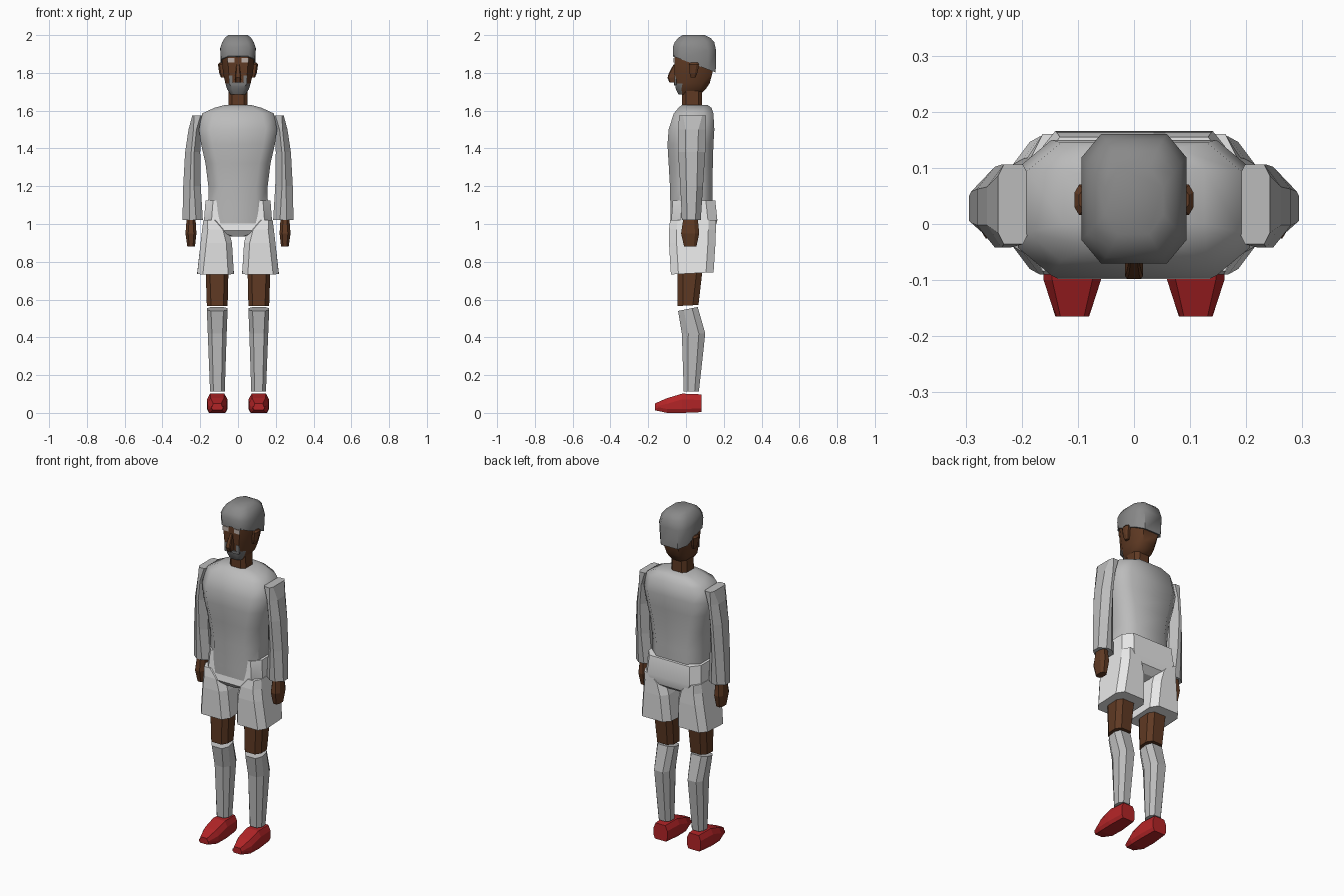
import bpy, bmesh, math


def material(name, r, g, b):
    m = bpy.data.materials.new(name)
    m.diffuse_color = (r, g, b, 1)
    return m


GREY = material("shirt grey", 0.50, 0.50, 0.50)
WHITE = material("shorts white", 0.80, 0.80, 0.80)
CAP = material("cap grey", 0.25, 0.25, 0.25)
SKIN = material("skin brown", 0.115, 0.042, 0.017)
RED = material("shoe red", 0.45, 0.018, 0.02)
BEARD = material("beard grey", 0.19, 0.19, 0.19)
EYE = material("eye pale", 0.50, 0.42, 0.38)


def finish(name, bm, mats, smooth):
    bmesh.ops.recalc_face_normals(bm, faces=bm.faces)
    me = bpy.data.meshes.new(name)
    bm.to_mesh(me)
    bm.free()
    ob = bpy.data.objects.new(name, me)
    bpy.context.collection.objects.link(ob)
    for m in mats:
        me.materials.append(m)
    if smooth:
        bpy.ops.object.select_all(action='DESELECT')
        ob.select_set(True)
        bpy.context.view_layer.objects.active = ob
        bpy.ops.object.shade_smooth_by_angle(angle=math.radians(smooth))
    return ob


def loft(name, sections, mats, smooth=0, side=1, tilt_x=0, paint=None):
    """Stack of chamfered rectangles: (z, x0, x1, y0, y1, chamfer x, chamfer y, slope along y)."""
    bm = bmesh.new()
    rings = []
    for z, x0, x1, y0, y1, cx, cy, k in sections:
        pts = [(x0 + cx, y0), (x1 - cx, y0), (x1, y0 + cy), (x1, y1 - cy),
               (x1 - cx, y1), (x0 + cx, y1), (x0, y1 - cy), (x0, y0 + cy)]
        rings.append([bm.verts.new((side * x, y, z + k * y)) for x, y in pts])
    for a, b in zip(rings, rings[1:]):
        for i in range(8):
            j = (i + 1) % 8
            bm.faces.new((a[i], a[j], b[j], b[i]))
    bm.faces.new(rings[0])
    bm.faces.new(rings[-1])
    if paint:
        for f in bm.faces:
            f.material_index = paint(f.calc_center_median())
    return finish(name, bm, mats, smooth)


def block(name, x0, x1, y0, y1, z0, z1, mat, side=1):
    loft(name, [(z, x0, x1, y0, y1, (x1 - x0) * .15, (y1 - y0) * .15, 0) for z in (z0, z1)],
         [mat], side=side)


def sym(z, hx, y0, y1, cx, cy, k=0):
    return (z, -hx, hx, y0, y1, cx, cy, k)


# Shirt body
loft("shirt", [
    sym(0.97, .150, -.080, .135, .06, .05),
    sym(1.06, .158, -.082, .140, .06, .05),
    sym(1.20, .157, -.085, .140, .06, .05),
    sym(1.32, .172, -.092, .142, .06, .05),
    sym(1.42, .195, -.098, .145, .06, .05),
    sym(1.50, .207, -.092, .150, .06, .05),
    sym(1.585, .190, -.065, .145, .06, .05),
    sym(1.615, .125, -.040, .135, .05, .04),
    sym(1.63, .070, -.022, .115, .03, .03)], [GREY], smooth=50)

# Shorts: hip piece, lower at the front so the shirt hangs over it
loft("shorts_hips", [
    sym(0.935, .04, -.060, .110, .01, .03),
    sym(0.965, .150, -.086, .150, .04, .05),
    sym(1.02, .180, -.078, .166, .04, .05),
    sym(1.125, .172, -.070, .155, .04, .05)], [WHITE], smooth=30)

# Neck and head, with the beard painted on the front of the jaw
loft("neck", [sym(1.58, .052, -.02, .085, .02, .02),
              sym(1.73, .050, -.02, .085, .02, .02)], [SKIN])
loft("head", [
    sym(1.685, .038, -.040, .075, .018, .02),
    sym(1.715, .058, -.054, .105, .026, .03),
    sym(1.745, .067, -.058, .125, .028, .04),
    sym(1.80, .079, -.060, .140, .030, .045),
    sym(1.87, .086, -.062, .150, .032, .045),
    sym(1.93, .084, -.060, .150, .032, .045)], [SKIN, BEARD], smooth=50,
    paint=lambda c: 1 if c.z < 1.735 and c.y < -.03 else 0)

# Cap, its rim sloping down toward the back
loft("cap", [
    sym(1.862, .090, -.069, .157, .035, .042, -.38),
    sym(1.93, .094, -.070, .160, .035, .042, -.1),
    sym(1.962, .084, -.060, .150, .034, .042),
    sym(1.985, .070, -.042, .130, .030, .04),
    sym(2.00, .052, -.018, .100, .025, .035)], [CAP], smooth=50)

# Face details
loft("nose", [sym(1.750, .013, -.088, -.04, .003, .005),
              sym(1.775, .016, -.098, -.04, .004, .005),
              sym(1.800, .013, -.090, -.04, .004, .005),
              sym(1.845, .008, -.066, -.04, .002, .004)], [SKIN])
block("moustache", -.040, .040, -.064, -.055, 1.733, 1.748, BEARD)

for s, tag in ((1, "left"), (-1, "right")):
    block("eye_" + tag, .018, .056, -.066, -.058, 1.855, 1.880, EYE, s)
    block("brow_" + tag, .012, .062, -.067, -.058, 1.884, 1.893, CAP, s)
    block("beard_side_" + tag, .030, .048, -.062, -.050, 1.735, 1.785, BEARD, s)
    loft("ear_" + tag, [(1.775, .065, .090, .025, .050, .005, .006, 0),
                        (1.800, .065, .100, .018, .060, .008, .012, 0),
                        (1.845, .070, .106, .016, .070, .008, .014, 0),
                        (1.855, .070, .098, .025, .062, .008, .010, 0)], [SKIN], side=s)

    # Sleeve and hand
    loft("sleeve_" + tag, [
        (1.02, .186, .294, -.022, .078, .036, .028, 0),
        (1.20, .197, .290, -.030, .090, .036, .032, 0),
        (1.38, .200, .280, -.042, .102, .032, .040, 0),
        (1.50, .194, .262, -.042, .106, .026, .040, 0),
        (1.575, .188, .242, -.036, .106, .010, .020, 0)], [GREY], side=s)
    loft("hand_" + tag, [
        (0.88, .228, .268, -.010, .055, .010, .014, 0),
        (0.95, .220, .278, -.026, .070, .014, .022, 0),
        (1.03, .225, .272, -.014, .062, .014, .020, 0)], [SKIN], side=s)

    # Shorts leg, thigh and sock
    loft("shorts_leg_" + tag, [
        (0.737, .022, .216, -.080, .146, .030, .040, .05),
        (0.90, .032, .198, -.090, .156, .030, .040, 0),
        (0.97, .050, .190, -.090, .158, .030, .040, 0),
        (1.022, .105, .183, -.084, .160, .020, .040, 0)], [WHITE], side=s)
    loft("thigh_" + tag, [
        (0.568, .055, .165, -.046, .066, .022, .030, .05),
        (0.78, .050, .172, -.046, .090, .022, .030, 0)], [SKIN], side=s)
    loft("sock_" + tag, [
        (0.113, .070, .148, -.012, .068, .018, .022, 0),
        (0.42, .060, .160, -.022, .102, .022, .034, 0),
        (0.548, .055, .165, -.042, .062, .022, .030, .2)], [GREY], side=s)

    # Shoe: cross-sections from heel to toe (y, half width, top height, bottom height)
    bm = bmesh.new()
    rings = []
    for y, w, top, low in ((.083, .045, .098, .004), (-.02, .054, .102, 0),
                           (-.10, .051, .078, 0), (-.165, .030, .050, .014)):
        shape = ((-.8, low), (.8, low), (1, low + .02), (1, top - .03), (.7, top), (-.7, top),
                 (-1, top - .03), (-1, low + .02))
        rings.append([bm.verts.new((s * .110 + u * w, y, z)) for u, z in shape])
    for a, b in zip(rings, rings[1:]):
        for i in range(8):
            bm.faces.new((a[i], a[(i + 1) % 8], b[(i + 1) % 8], b[i]))
    bm.faces.new(rings[0])
    bm.faces.new(rings[-1])
    finish("shoe_" + tag, bm, [RED], 0)
